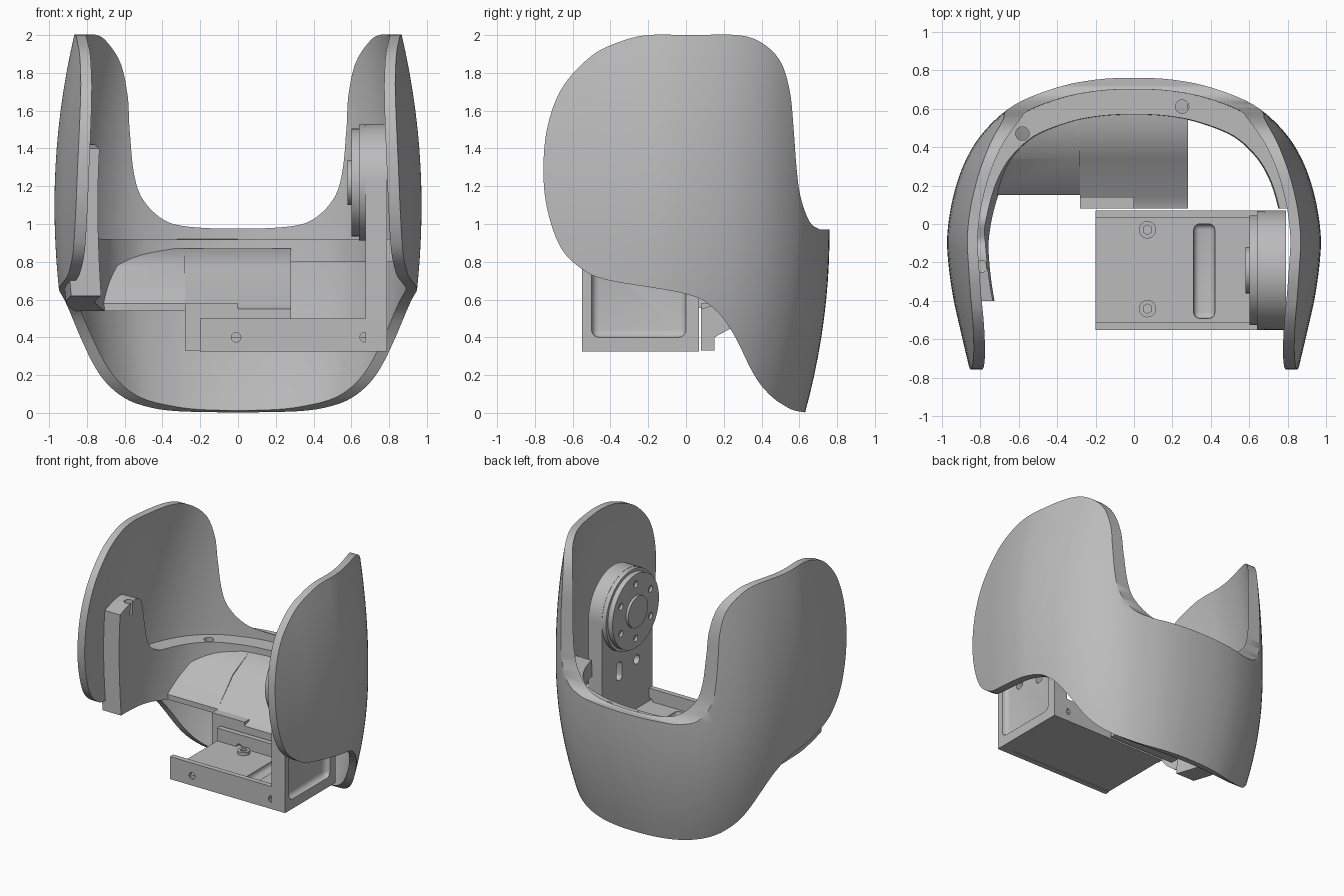
import bpy, bmesh, math
from mathutils import Vector

old = bpy.data.objects.get("Cube")
if old:
    bpy.data.objects.remove(old, do_unlink=True)

grey = bpy.data.materials.new("plain grey")
grey.use_nodes = True
grey.diffuse_color = (0.5, 0.5, 0.5, 1)
grey.node_tree.nodes["Principled BSDF"].inputs["Base Color"].default_value = (0.5, 0.5, 0.5, 1)


# ---------- helpers ----------
def smooth(points, steps=6):
    """Curve through the points, ends included."""
    p = [Vector(q) for q in points]
    p = [p[0] * 2 - p[1]] + p + [p[-1] * 2 - p[-2]]
    out = []
    for a, b, c, d in zip(p, p[1:], p[2:], p[3:]):
        for i in range(steps):
            t = i / steps
            out.append(0.5 * (2 * b + (c - a) * t + (2 * a - 5 * b + 4 * c - d) * t * t
                              + (3 * b - a - 3 * c + d) * t ** 3))
    return out + [p[-2]]


def loft(name, rings):
    """Closed solid through a stack of equal rings."""
    bm = bmesh.new()
    rows = [[bm.verts.new(v) for v in ring] for ring in rings]
    n = len(rows[0])
    for a, b in zip(rows, rows[1:]):
        for i in range(n):
            j = (i + 1) % n
            bm.faces.new((a[i], a[j], b[j], b[i]))
    bm.faces.new(rows[0][::-1])
    bm.faces.new(rows[-1])
    bmesh.ops.recalc_face_normals(bm, faces=bm.faces)
    mesh = bpy.data.meshes.new(name)
    bm.to_mesh(mesh)
    bm.free()
    obj = bpy.data.objects.new(name, mesh)
    bpy.context.collection.objects.link(obj)
    return obj


def prism(name, profile, x0, x1):
    """Side profile (y, z) extruded along x."""
    return loft(name, [[(x, q[0], q[1]) for q in profile] for x in (x0, x1)])


def apply(obj, mod):
    with bpy.context.temp_override(object=obj, active_object=obj, selected_objects=[obj]):
        bpy.ops.object.modifier_apply(modifier=mod.name)


def boolean(obj, tool, operation="DIFFERENCE"):
    mod = obj.modifiers.new("cut", "BOOLEAN")
    mod.operation, mod.solver, mod.object = operation, "EXACT", tool
    apply(obj, mod)
    bpy.data.objects.remove(tool, do_unlink=True)
    return obj


def box(name, lo, hi, bevel=0.0):
    (a, b, c), (d, e, f) = lo, hi
    obj = loft(name, [[(a, b, z), (d, b, z), (d, e, z), (a, e, z)] for z in (c, f)])
    if bevel:
        mod = obj.modifiers.new("round", "BEVEL")
        mod.width, mod.segments = bevel, 4
        apply(obj, mod)
    return obj


def disc(name, center, radius, length, axis="x", sides=48):
    turn = {"x": (0, math.pi / 2, 0), "y": (math.pi / 2, 0, 0), "z": (0, 0, 0)}[axis]
    bpy.ops.mesh.primitive_cylinder_add(vertices=sides, radius=radius, depth=length,
                                        location=center, rotation=turn)
    obj = bpy.context.object
    obj.name = name
    return obj


# ---------- curved shell ----------
half = [(0.2, 0.75), (0.4, 0.71), (0.62, 0.62), (0.78, 0.48), (0.88, 0.32), (0.94, 0.14),
        (0.97, -0.05), (0.965, -0.2), (0.94, -0.38), (0.9, -0.56), (0.86, -0.73), (0.83, -0.85)]
plan = smooth([(-x, y) for x, y in reversed(half)] + [(0, 0.76)] + half, 5)


def inset(distance):
    out = []
    for i, p in enumerate(plan):
        t = (plan[min(i + 1, len(plan) - 1)] - plan[max(i - 1, 0)]).normalized()
        out.append(p + Vector((t.y, -t.x)) * distance)
    return out


def warp(p, z):
    d = (z - 1.1) / (0.95 if z > 1.1 else 1.15)
    s = 1 - (0.12 if z > 1.1 else 0.16) * d * d
    return (p.x * s, p.y - 0.13 * (max(0, 0.95 - z) / 0.95) ** 2, z)


def wall(name, outline):
    return loft(name, [[warp(p, -0.1 + 0.1 * k) for p in outline] for k in range(23)])


side = smooth([(0.95, 0.97), (0.75, 0.97), (0.7, 0.975), (0.65, 1.02), (0.605, 1.15),
               (0.585, 1.3), (0.57, 1.5), (0.55, 1.7), (0.5, 1.86), (0.4, 1.96), (0.27, 2),
               (0.03, 2), (-0.2, 2), (-0.35, 1.965), (-0.5, 1.89), (-0.65, 1.73), (-0.73, 1.53),
               (-0.755, 1.3), (-0.735, 1.08), (-0.66, 0.87), (-0.54, 0.755), (-0.4, 0.7),
               (0, 0.63), (0.15, 0.55), (0.25, 0.42), (0.35, 0.22), (0.42, 0.12),
               (0.51, 0.045), (0.63, 0.003), (0.95, 0.0)])
shell = boolean(wall("shell", inset(0) + inset(0.06)[::-1]),
                prism("side_cutter", side, -1.2, 1.2), "INTERSECT")

# ---------- inner ledge with upright arm ----------
arm_side = smooth([(0.9, 0.92), (0.25, 0.92), (0.08, 0.94), (0, 1.02), (-0.04, 1.2),
                   (-0.08, 1.37), (-0.15, 1.42), (-0.25, 1.42)], 5)
arm_side += [(-0.4, 1.4), (-0.4, 0.62), (0, 0.57), (0.15, 0.54), (0.3, 0.6), (0.5, 0.75), (0.9, 0.82)]
band = inset(0.03) + inset(0.19)[::-1]
arm = boolean(wall("ledge_arm", band), prism("arm_cutter", arm_side, -1.2, 0), "INTERSECT")
boolean(arm, disc("hole", (-0.58, 0.47, 0.8), 0.035, 0.6, "z", 24))
boolean(arm, disc("hole", (-0.79, -0.22, 1.42), 0.03, 0.2, "z", 24))
ledge = boolean(wall("ledge_right", band),
                prism("ledge_cutter", [(0.08, 0.8), (0.9, 0.8), (0.9, 0.92), (0.08, 0.92)], 0, 1.2),
                "INTERSECT")
boolean(ledge, disc("hole", (0.25, 0.61, 0.92), 0.035, 0.16, "z", 24))

# ---------- sloping floor between ledge and bracket ----------
foot = [(0.08, 0.33), (0.15, 0.33), (0.15, 0.4), (0.3, 0.48)]
floors = {
    "floor_left": (-0.85, -0.28, [(0.3, 0.6), (0.5, 0.75), (0.8, 0.82), (0.8, 0.87), (0.53, 0.87),
                                  (0.34, 0.78), (0.15, 0.58), (0.15, 0.54)]),
    "floor_middle": (-0.28, 0.28, foot + [(0.5, 0.72), (0.8, 0.82), (0.8, 0.87), (0.53, 0.87),
                                          (0.34, 0.77), (0.14, 0.57), (0.08, 0.55)]),
    "floor_right": (0.28, 0.79, foot + [(0.55, 0.72), (0.8, 0.8), (0.8, 0.87), (0.53, 0.87),
                                        (0.5, 0.7), (0.46, 0.61), (0.38, 0.55), (0.08, 0.5)]),
}
for name, (x0, x1, profile) in floors.items():
    boolean(prism(name, profile, x0, x1), wall("interior", inset(0.03)), "INTERSECT")
box("mount_wall", (-0.28, 0.08, 0.33), (0.0, 0.14, 0.58))

# ---------- bracket tray ----------
tray = box("tray_floor", (-0.2, -0.54, 0.33), (0.7, 0.06, 0.4))
boolean(tray, box("slot", (0.31, -0.49, 0.36), (0.42, 0.0, 0.5), 0.03))
for name, y in (("front_lip", -0.55), ("rear_lip", 0.03)):
    lip = box(name, (-0.2, y, 0.325), (0.79, y + 0.04, 0.5))
    for x in (-0.01, 0.67):
        boolean(lip, disc("hole", (x, y, 0.4), 0.025, 0.2, "y", 24))
for y in (-0.44, -0.03):
    screw = disc("tray_screw", (0.07, y, 0.41), 0.045, 0.03, "z", 32)
    boolean(screw, disc("socket", (0.07, y, 0.425), 0.025, 0.03, "z", 6))

# ---------- upright plate with round top ----------
cy, cz = -0.24, 1.22
top = [(cy + 0.31 * math.cos(math.pi * i / 32), cz + 0.31 * math.sin(math.pi * i / 32))
       for i in range(33)]
plate = prism("upright_plate", top + [(-0.55, 0.325), (0.07, 0.325)], 0.675, 0.79)
boolean(plate, box("pocket", (0.75, -0.5, 0.4), (0.9, 0, 0.85), 0.04))
boolean(plate, box("slot", (0.6, -0.18, 0.7), (0.85, -0.11, 0.84), 0.03))
boolean(plate, disc("hole", (0.7, -0.36, 0.78), 0.035, 0.3, "x", 24))

# ---------- rotary drive ----------
disc("drive_housing", (0.713, cy, cz), 0.308, 0.146, sides=64)
face = disc("drive_face", (0.625, cy, cz), 0.285, 0.05, sides=64)
disc("drive_hub", (0.595, cy, cz), 0.12, 0.03)
for i in range(6):
    a = math.pi * (i + 0.5) / 3
    spot = (0.6, cy + 0.21 * math.cos(a), cz + 0.21 * math.sin(a))
    boolean(face, disc("hole", spot, 0.025, 0.04, "x", 20))

# ---------- colour and shading ----------
bpy.ops.object.select_all(action="DESELECT")
for obj in list(bpy.context.scene.objects):
    if obj.type == "MESH":
        obj.data.materials.clear()
        obj.data.materials.append(grey)
        obj.select_set(True)
        bpy.context.view_layer.objects.active = obj
bpy.ops.object.shade_smooth_by_angle(angle=math.radians(35))
